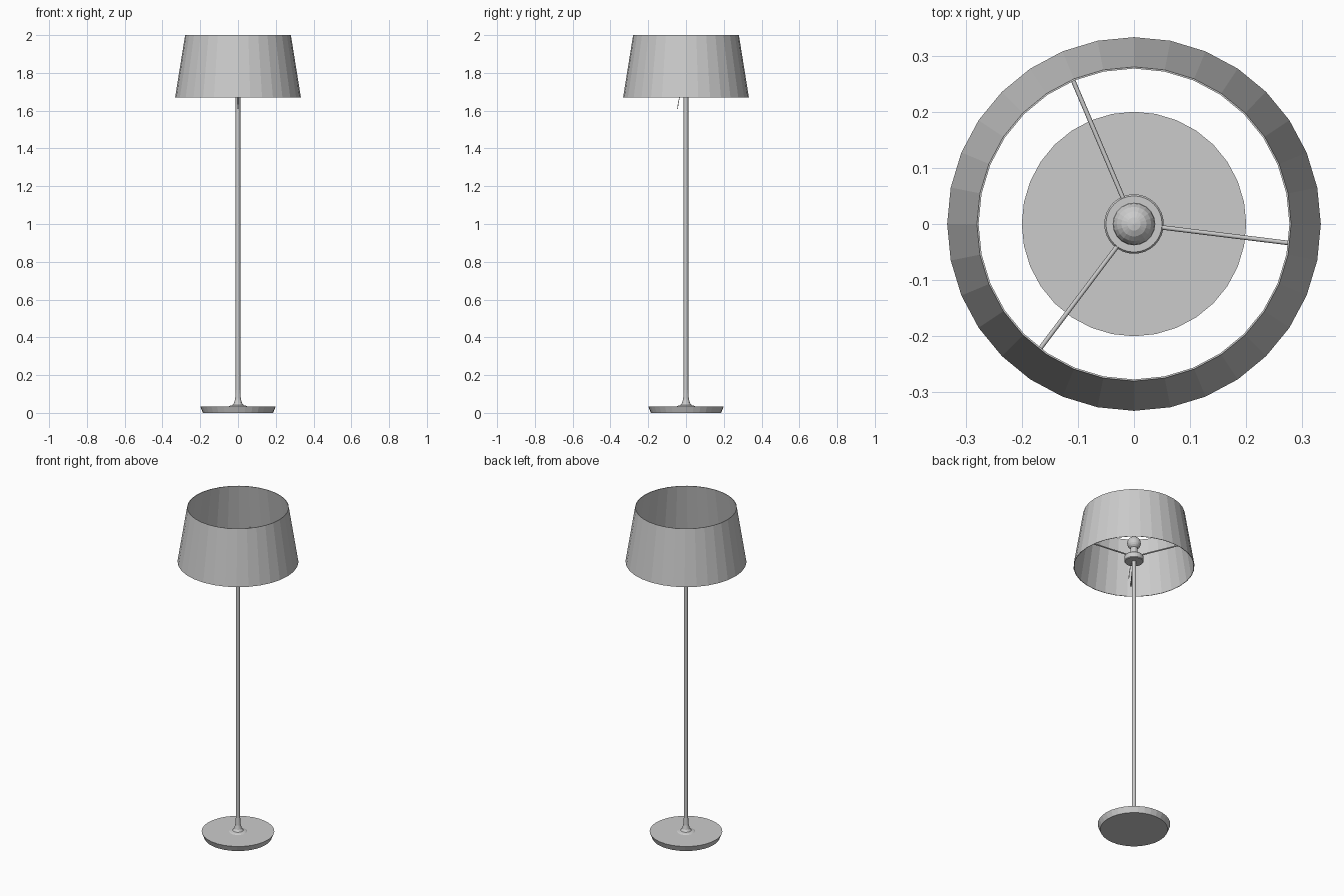
import bpy, bmesh, math
from mathutils import Vector

cube = bpy.data.objects.get("Cube")
if cube:
    bpy.data.objects.remove(cube, do_unlink=True)

# One plain grey for the whole lamp
grey = bpy.data.materials.new("plain_grey")
grey.use_nodes = True
colour = (0.6, 0.6, 0.6, 1)
grey.diffuse_color = colour
grey.node_tree.nodes["Principled BSDF"].inputs["Base Color"].default_value = colour


def add_object(name, data):
    obj = bpy.data.objects.new(name, data)
    data.materials.append(grey)
    bpy.context.collection.objects.link(obj)
    return obj


def lathe(name, profile, sides=32, closed=False):
    """Turn a (radius, height) profile around the z axis."""
    bm = bmesh.new()
    verts = [bm.verts.new((r, 0, z)) for r, z in profile]
    pairs = list(zip(verts, verts[1:]))
    if closed:
        pairs.append((verts[-1], verts[0]))
    edges = [bm.edges.new(p) for p in pairs]
    bmesh.ops.spin(bm, geom=verts + edges, cent=(0, 0, 0), axis=(0, 0, 1),
                   angle=math.tau, steps=sides, use_duplicate=False)
    bmesh.ops.remove_doubles(bm, verts=bm.verts, dist=0.0002)
    bmesh.ops.recalc_face_normals(bm, faces=bm.faces)
    mesh = bpy.data.meshes.new(name)
    bm.to_mesh(mesh)
    bm.free()
    return add_object(name, mesh)


def rod(name, points, radius):
    """A thin round rod through the given points."""
    curve = bpy.data.curves.new(name, "CURVE")
    curve.dimensions = "3D"
    curve.bevel_depth = radius
    curve.bevel_resolution = 1
    curve.use_fill_caps = True
    spline = curve.splines.new("POLY")
    spline.points.add(len(points) - 1)
    for target, p in zip(spline.points, points):
        target.co = (*p, 1)
    return add_object(name, curve)


# Foot and pole
lathe("base", [(0, 0), (0.186, 0), (0.197, 0.027), (0.2, 0.034), (0, 0.034)])
lathe("pole_flare", [(0.05, 0.034), (0.045, 0.037), (0.03, 0.041), (0.021, 0.052),
                     (0.015, 0.075), (0.012, 0.12)])
lathe("pole", [(0, 0.034), (0.012, 0.034), (0.012, 1.705), (0, 1.705)], 16)

# Lamp holder and bulb
lathe("holder_disc", [(0, 1.7), (0.05, 1.7), (0.053, 1.704), (0.053, 1.732),
                      (0.05, 1.736), (0, 1.736)])
lathe("socket", [(0, 1.735), (0.02, 1.735), (0.02, 1.79), (0, 1.79)], 16)
bulb_radius, bulb_z = 0.038, 1.817
lathe("bulb", [(bulb_radius * math.sin(a), bulb_z - bulb_radius * math.cos(a))
               for a in (math.pi * i / 10 for i in range(11))], 20)

# Tapered shade with a thin wall
lathe("shade", [(0.333, 1.67), (0.28, 2), (0.277, 2), (0.33, 1.67)], closed=True)

# Three rods carrying the shade
for i in range(3):
    a = math.radians(-7 + 120 * i)
    d = Vector((math.cos(a), math.sin(a), 0))
    up = Vector((0, 0, 1.732))
    rod(f"shade_rod_{i + 1}", [d * 0.02 + up, d * 0.321 + up], 0.004)

# Pull cord hanging from the disc
rod("pull_cord", [(0, -0.028, 1.702), (0, -0.034, 1.67), (0, -0.04, 1.645),
                  (0, -0.045, 1.61)], 0.002)
